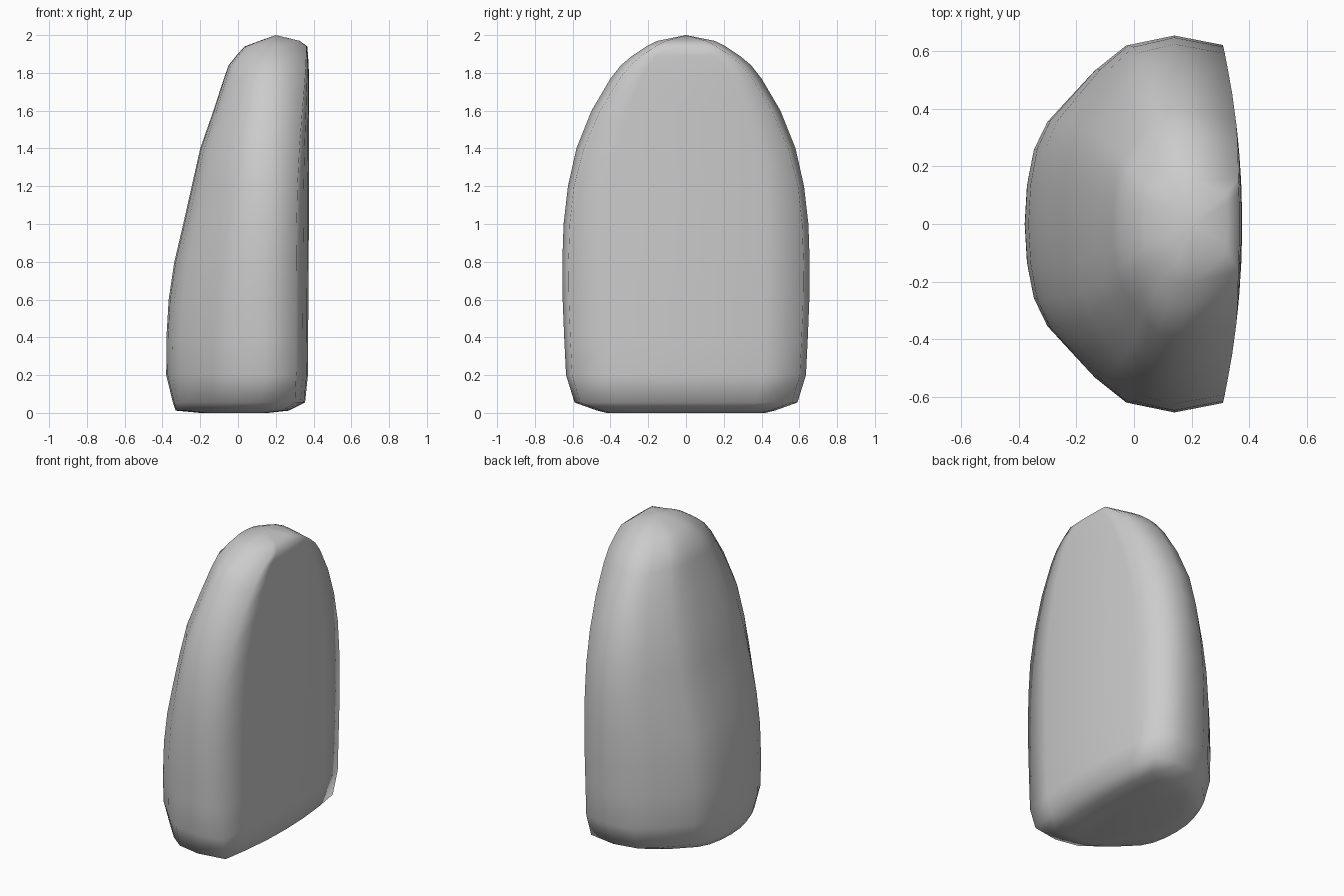
import bpy, bmesh

# Levels of the body: height, back x, widest x, flat-face x, half width
levels = [
    (0.00, -0.20, 0.02, 0.16, 0.42), (0.012, -0.33, 0.08, 0.27, 0.47),
    (0.055, -0.345, 0.12, 0.355, 0.59), (0.20, -0.38, 0.14, 0.37, 0.635),
    (0.40, -0.379, 0.14, 0.371, 0.645), (0.60, -0.367, 0.14, 0.373, 0.653),
    (0.80, -0.337, 0.14, 0.374, 0.655), (1.00, -0.29, 0.14, 0.375, 0.648),
    (1.20, -0.245, 0.14, 0.375, 0.625), (1.40, -0.20, 0.14, 0.375, 0.58),
    (1.60, -0.13, 0.15, 0.376, 0.50), (1.77, -0.075, 0.16, 0.376, 0.40),
    (1.84, -0.05, 0.17, 0.374, 0.345), (1.89, -0.01, 0.18, 0.371, 0.285),
    (1.94, 0.035, 0.19, 0.367, 0.21), (1.97, 0.115, 0.20, 0.325, 0.15),
]
# Back curve of a level: fraction of depth, fraction of half width
back = [(0, 1), (0.33, 0.95), (0.54, 0.82), (0.69, 0.69), (0.85, 0.55),
        (0.94, 0.40), (0.985, 0.21), (1, 0)]


def rim_width(z, w):
    """Half width of the flat face, slightly inside the arch outline."""
    return max(w * 0.95 - 0.05 * max(0, z - 1.2), 0.03)


def half_section(z, xb, xm, xf, w):
    """Points from the centre of the flat face round to the back."""
    rim = rim_width(z, w)
    pts = [(xf - 0.065 * (rim * f / 0.62) ** 2, rim * f) for f in (0, 0.33, 0.67, 1)]
    return pts + [(xm + (xb - xm) * t, w * f) for t, f in back]


# Loft the mirrored sections
bm = bmesh.new()
rings = []
for lv in levels:
    half = half_section(*lv)
    loop = half + [(x, -y) for x, y in half[-2:0:-1]]
    rings.append([bm.verts.new((x, y, lv[0])) for x, y in loop])
n = len(rings[0])
for a, b in zip(rings, rings[1:]):
    for i in range(n):
        j = (i + 1) % n
        bm.faces.new((a[i], a[j], b[j], b[i]))

# Flat underside and rounded tip
bm.faces.new(rings[0][::-1])
tip = bm.verts.new((0.2, 0, 2.0))
for i in range(n):
    bm.faces.new((rings[-1][i], rings[-1][(i + 1) % n], tip))
bmesh.ops.recalc_face_normals(bm, faces=bm.faces[:])
for f in bm.faces:
    f.smooth = True

mesh = bpy.data.meshes.new("rounded_body")
bm.to_mesh(mesh)
bm.free()
bpy.context.collection.objects.link(bpy.data.objects.new("rounded_body", mesh))
